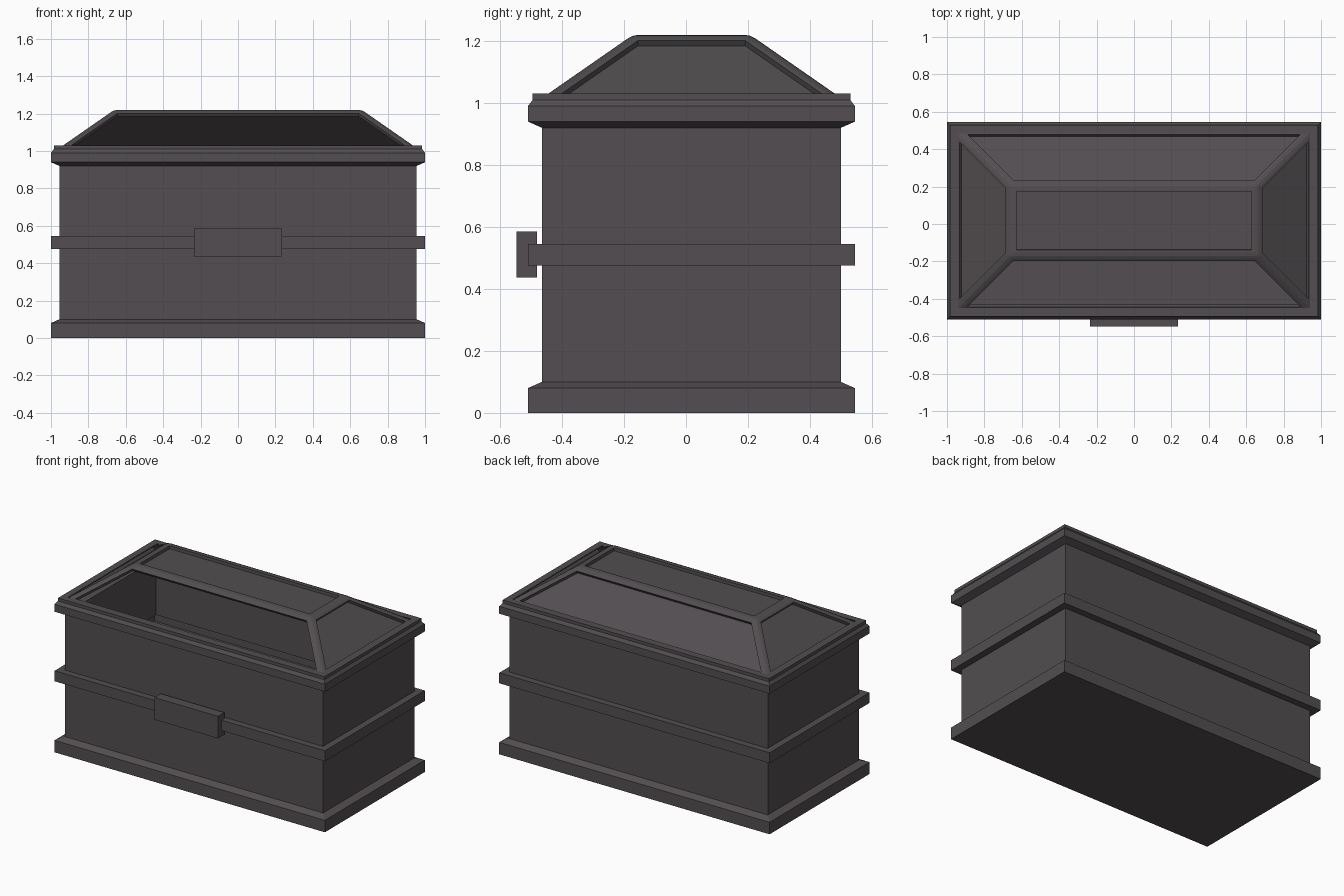
import bpy, bmesh

if "Cube" in bpy.data.objects:
    bpy.data.objects.remove(bpy.data.objects["Cube"])

stone = bpy.data.materials.new("dark_grey_stone")
stone.diffuse_color = (0.085, 0.076, 0.082, 1)
stone.use_nodes = True
stone.node_tree.nodes["Principled BSDF"].inputs["Base Color"].default_value = stone.diffuse_color


def finish(bm, name):
    me = bpy.data.meshes.new(name)
    bm.to_mesh(me)
    bm.free()
    me.materials.append(stone)
    ob = bpy.data.objects.new(name, me)
    bpy.context.collection.objects.link(ob)
    return ob


def ring(bm, x, y0, y1, z):
    return [bm.verts.new(p) for p in ((-x, y0, z), (x, y0, z), (x, y1, z), (-x, y1, z))]


def bridge(bm, a, b):
    return [bm.faces.new((a[i], a[(i + 1) % 4], b[(i + 1) % 4], b[i])) for i in range(4)]


# Hollow body: one stepped profile (inward offset, height) run around the rectangle
profile = [(0, 0), (0, .08), (.045, .10), (.045, .475), (0, .475), (0, .545),
           (.045, .545), (.045, .92), (0, .94), (0, .99), (.015, 1.01),
           (.015, 1.03), (.06, 1.03)]
bm = bmesh.new()
rings = [ring(bm, 1 - d, -.51 + d, .545 - d, z) for d, z in profile]
bm.faces.new(rings[0][::-1])
for a, b in zip(rings, rings[1:]):
    bridge(bm, a, b)
finish(bm, "box_body")

# Hipped lid: rounded ridges, recessed panels, front panel left open
bm = bmesh.new()
low = ring(bm, .946, -.456, .492, 1.022)
high = ring(bm, .661, -.171, .207, 1.22)
bridge(bm, low, high)
bm.faces.new(high)
edges = [e for e in bm.edges if not e.is_boundary]
bmesh.ops.bevel(bm, geom=edges, offset=.018, segments=2, profile=.5, affect='EDGES')
bm.normal_update()
panels = sorted(bm.faces, key=lambda f: -f.calc_area())[:5]
bmesh.ops.inset_individual(bm, faces=panels, thickness=.015, use_even_offset=True)
bmesh.ops.inset_individual(bm, faces=panels, thickness=.001, depth=-.02, use_even_offset=True)
bm.normal_update()
bmesh.ops.delete(bm, geom=[f for f in panels if f.normal.y < -.3], context='FACES_ONLY')
finish(bm, "lid")

# Front clasp plate
bm = bmesh.new()
bmesh.ops.create_cube(bm, size=1)
bmesh.ops.scale(bm, vec=(.47, .067, .148), verts=bm.verts)
bmesh.ops.translate(bm, vec=(0, -.5135, .511), verts=bm.verts)
finish(bm, "front_plate")
